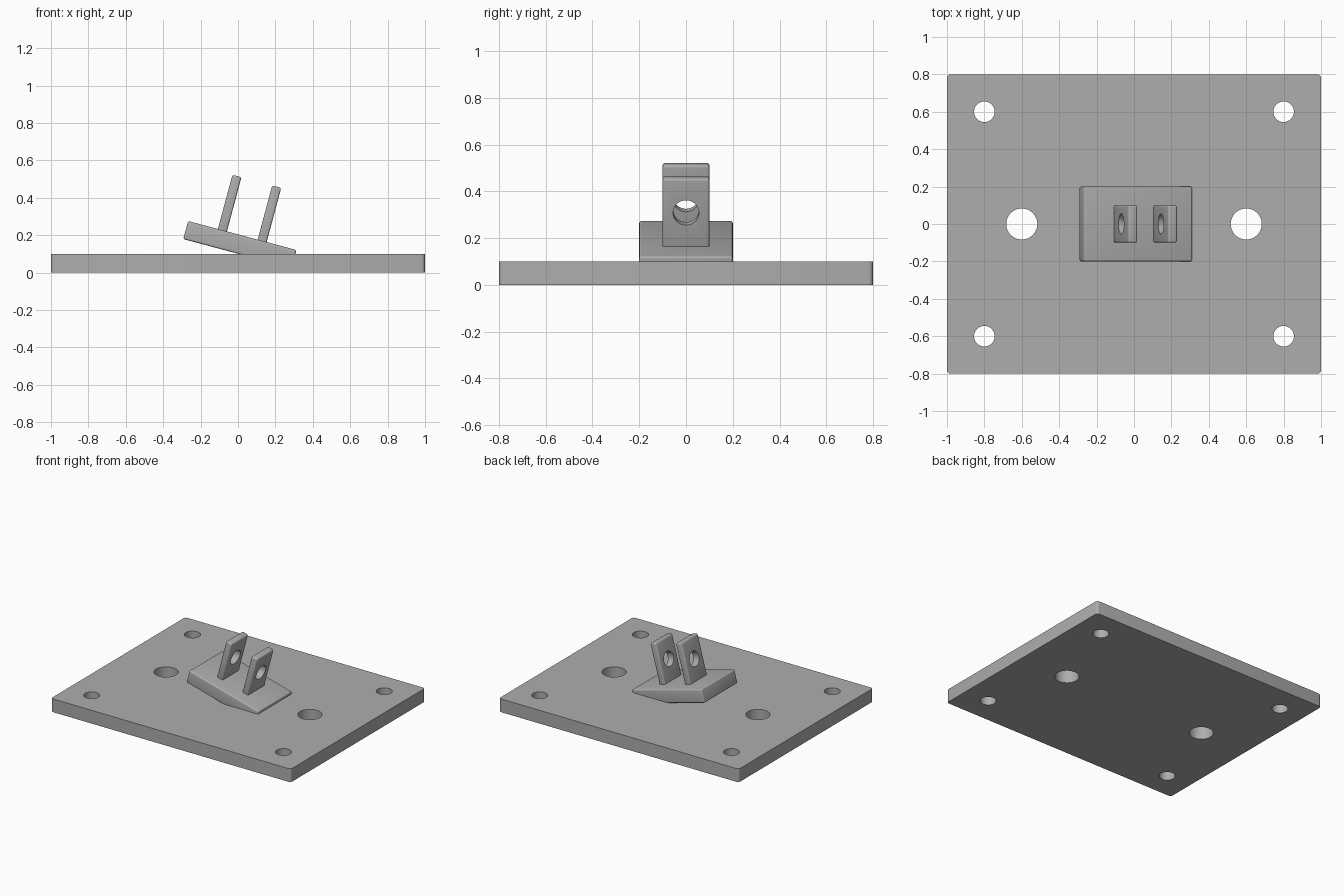
import bpy, math
from mathutils import Matrix, Vector

cube = bpy.data.objects.get("Cube")
if cube:
    bpy.data.objects.remove(cube, do_unlink=True)

GREY = (0.42, 0.42, 0.42, 1)
mat = bpy.data.materials.new("plain grey")
mat.use_nodes = True
mat.diffuse_color = GREY
mat.node_tree.nodes["Principled BSDF"].inputs["Base Color"].default_value = GREY

# Frame of the tilted bracket
TILT = Matrix.Translation((0.01, 0, 0.15)) @ Matrix.Rotation(math.radians(15), 4, 'Y')


def box(name, size, centre, frame=Matrix(), radius=0.01, vertical_only=False):
    bpy.ops.mesh.primitive_cube_add(size=1)
    ob = bpy.context.object
    ob.name = name
    ob.data.transform(Matrix.Diagonal((*size, 1)))
    ob.matrix_world = frame @ Matrix.Translation(centre)
    ob.data.materials.append(mat)
    bevel = ob.modifiers.new("rounded edges", 'BEVEL')
    bevel.width = radius
    bevel.segments = 4
    if vertical_only:
        weight = ob.data.attributes.new("bevel_weight_edge", 'FLOAT', 'EDGE')
        for e in ob.data.edges:
            a, b = (ob.data.vertices[i].co for i in e.vertices)
            weight.data[e.index].value = float(abs(a.z - b.z) > 0.01)
        bevel.limit_method = 'WEIGHT'
    return ob


def drill(ob, radius, matrix):
    bpy.ops.mesh.primitive_cylinder_add(vertices=48, radius=radius, depth=0.16)
    cutter = bpy.context.object
    cutter.name = ob.name + "_hole_cutter"
    cutter.matrix_world = matrix
    cutter.data.materials.append(mat)
    cutter.hide_render = True
    cutter.hide_set(True)
    cut = ob.modifiers.new("hole", 'BOOLEAN')
    cut.operation = 'DIFFERENCE'
    cut.solver = 'EXACT'
    cut.object = cutter


def finish(ob):
    # Apply the modifiers, drop the cutters and shade smooth
    cutters = [m.object for m in ob.modifiers if m.type == 'BOOLEAN']
    bpy.ops.object.select_all(action='DESELECT')
    bpy.context.view_layer.objects.active = ob
    ob.select_set(True)
    for name in [m.name for m in ob.modifiers]:
        bpy.ops.object.modifier_apply(modifier=name)
    for c in cutters:
        bpy.data.objects.remove(c, do_unlink=True)
    bpy.ops.object.shade_smooth_by_angle(angle=math.radians(30))


# Base plate with four corner holes and two larger side holes
base = box("base_plate", (2, 1.6, 0.1), (0, 0, 0.05), radius=0.02, vertical_only=True)
for sx in (-1, 1):
    for sy in (-1, 1):
        drill(base, 0.055, Matrix.Translation((0.8 * sx, 0.6 * sy, 0.05)))
    drill(base, 0.083, Matrix.Translation((0.6 * sx, 0, 0.05)))
finish(base)

# Tilted bracket plate, sunk into the base
finish(box("bracket_plate", (0.6, 0.4, 0.1), (0, 0, 0), TILT))

# Pair of upright lugs with pin holes
for name, u in (("right_lug", -0.11), ("left_lug", 0.11)):
    lug = box(name, (0.05, 0.2, 0.32), (u, 0, 0.19), TILT)
    pin = TILT @ Matrix.Translation((u, 0, 0.2)) @ Matrix.Rotation(math.pi / 2, 4, 'Y')
    drill(lug, 0.055, pin)
    finish(lug)
